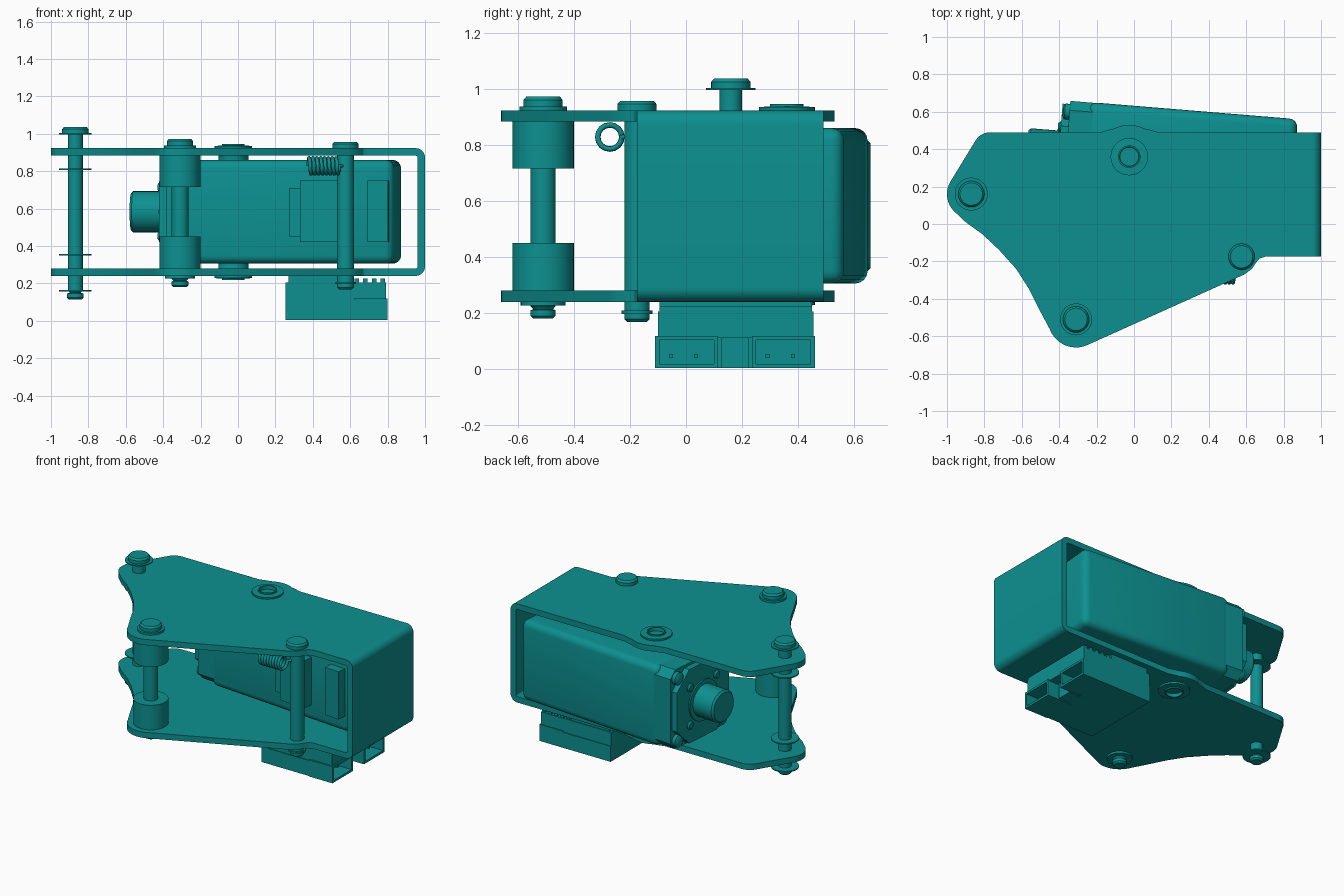
import bpy, bmesh, math
from mathutils import Matrix, Vector

if "Cube" in bpy.data.objects:
    bpy.data.objects.remove(bpy.data.objects["Cube"], do_unlink=True)

teal = bpy.data.materials.new("teal")
teal.use_nodes = True
COLOR = (0.004, 0.28, 0.28, 1)
teal.diffuse_color = COLOR
teal.node_tree.nodes["Principled BSDF"].inputs["Base Color"].default_value = COLOR


def finish(name, bm, matrix=None):
    if matrix:
        bm.transform(matrix)
    bmesh.ops.recalc_face_normals(bm, faces=bm.faces)
    me = bpy.data.meshes.new(name)
    bm.to_mesh(me)
    bm.free()
    me.materials.append(teal)
    ob = bpy.data.objects.new(name, me)
    bpy.context.collection.objects.link(ob)
    bpy.ops.object.select_all(action='DESELECT')
    ob.select_set(True)
    bpy.context.view_layer.objects.active = ob
    bpy.ops.object.shade_smooth_by_angle(angle=math.radians(32))
    return ob


def box(name, x, y, z, matrix=None, bevel=0, segments=4):
    bm = bmesh.new()
    bmesh.ops.create_cube(bm, size=1)
    for v in bm.verts:
        v.co = [r[0] + (c + 0.5) * (r[1] - r[0]) for c, r in zip(v.co, (x, y, z))]
    if bevel:
        bmesh.ops.bevel(bm, geom=bm.edges[:], offset=bevel, segments=segments,
                        profile=0.5, affect='EDGES')
    return finish(name, bm, matrix)


def prism(name, points, depth, matrix):
    """Extrude a flat outline along local z."""
    bm = bmesh.new()
    face = bm.faces.new([bm.verts.new((p[0], p[1], 0)) for p in points])
    ext = bmesh.ops.extrude_face_region(bm, geom=[face])
    bmesh.ops.translate(bm, vec=(0, 0, depth),
                        verts=[g for g in ext['geom'] if isinstance(g, bmesh.types.BMVert)])
    return finish(name, bm, matrix)


def lathe(name, profile, matrix, n=40):
    """Spin a (radius, height) profile about local z."""
    bm = bmesh.new()
    pts = [(0, profile[0][1])] + profile + [(0, profile[-1][1])]
    vs = [bm.verts.new((r, 0, z)) for r, z in pts]
    edges = [bm.edges.new(p) for p in zip(vs, vs[1:])]
    bmesh.ops.spin(bm, geom=vs + edges, cent=(0, 0, 0), axis=(0, 0, 1),
                   angle=2 * math.pi, steps=n)
    bmesh.ops.remove_doubles(bm, verts=bm.verts, dist=1e-5)
    return finish(name, bm, matrix)


def arc(cx, cy, r, a0, a1, n=10):
    return [(cx + r * math.cos(math.radians(a0 + (a1 - a0) * i / n)),
             cy + r * math.sin(math.radians(a0 + (a1 - a0) * i / n))) for i in range(n + 1)]


def at(x, y, z=0):
    return Matrix.Translation((x, y, z))


A, B, C, D = (-0.87, 0.16), (-0.31, -0.51), (0.575, -0.175), (-0.025, 0.36)

# U-shaped bracket: two shaped plates joined by a rounded end wall
outline = [(0.95, -0.175), (0.70, -0.175)]
outline += [(0.67, -0.185), (0.65, -0.21), (0.63, -0.24), (0.59, -0.27)]
outline += arc(*B, 0.15, -64, -160)
outline += [(-0.505, -0.46), (-0.56, -0.35), (-0.63, -0.24), (-0.72, -0.14), (-0.81, -0.055), (-0.90, 0.01)]
outline += arc(*A, 0.13, 230, 150)
outline += arc(-0.77, 0.40, 0.09, 150, 90)
outline += [(-0.18, 0.49), (-0.13, 0.505)] + arc(*D, 0.17, 118, 62) + [(0.08, 0.505), (0.13, 0.49)]
outline += [(0.95, 0.49)]
for name, z in (("bottom_plate", 0.24), ("top_plate", 0.883)):
    prism(name, outline, 0.04, at(0, 0, z))
profile = [(0.95, 0.24)] + arc(0.95, 0.29, 0.05, -90, 0, 8) + arc(0.95, 0.873, 0.05, 0, 90, 8)
profile += arc(0.95, 0.873, 0.01, 90, 0, 4) + arc(0.95, 0.29, 0.01, 0, -90, 4)
prism("bracket_end_wall", profile, 0.665, at(0, 0.49) @ Matrix.Rotation(math.pi / 2, 4, 'X'))

# Pin with loose clip rings
lathe("outer_pin", [(0.035, 0.115), (0.045, 0.125), (0.045, 0.145), (0.03, 0.15), (0.04, 0.165),
                    (0.04, 1.0), (0.07, 1.0), (0.07, 1.025), (0.06, 1.037)], at(*A))
for i, z in enumerate((0.157, 0.35, 0.805, 0.995)):
    lathe(f"outer_pin_washer_{i + 1}", [(0.088, z), (0.088, z + 0.008)], at(*A))

# Pin with two thick spacers
lathe("spacer_pin", [(0.035, 0.18), (0.045, 0.19), (0.045, 0.21), (0.035, 0.213), (0.045, 0.225),
                     (0.045, 0.935), (0.07, 0.935), (0.07, 0.96), (0.06, 0.972)], at(*B))
for name, r, z0, z1 in (("lower_spacer", 0.11, 0.28, 0.45), ("upper_spacer", 0.11, 0.715, 0.883),
                        ("spacer_top_washer", 0.085, 0.923, 0.937),
                        ("spacer_bottom_washer", 0.08, 0.227, 0.24)):
    lathe(name, [(r, z0), (r, z1)], at(*B))

# Spring pin
lathe("spring_pin", [(0.035, 0.168), (0.045, 0.178), (0.045, 0.197), (0.055, 0.197), (0.055, 0.208),
                     (0.045, 0.208), (0.045, 0.923), (0.07, 0.923), (0.07, 0.945), (0.06, 0.957)], at(*C))

# Flanged bushings on both plates
lathe("top_bushing", [(0.08, 0.855), (0.08, 0.883), (0.1, 0.923), (0.1, 0.935), (0.06, 0.937),
                      (0.06, 0.946), (0.052, 0.946), (0.05, 0.92)], at(*D))
lathe("bottom_bushing", [(0.05, 0.245), (0.052, 0.217), (0.06, 0.217), (0.06, 0.226), (0.1, 0.228),
                         (0.1, 0.24), (0.08, 0.28), (0.08, 0.31)], at(*D))

# Motor, built along local x and turned slightly
M = at(-0.34, 0.66) @ Matrix.Rotation(math.radians(-4.69), 4, 'Z')
AX = M @ at(0, -0.275, 0.583) @ Matrix.Rotation(math.pi / 2, 4, 'Y')
box("motor_body", (0.10, 1.22), (-0.55, 0), (0.305, 0.86), M, bevel=0.045)


def octagon(h, c):
    k = h - c
    return [(h, -k), (h, k), (k, h), (-k, h), (-h, k), (-h, -k), (-k, -h), (k, -h)]


prism("gearbox_housing", octagon(0.273, 0.05), 0.16, AX)
prism("gearbox_face", octagon(0.255, 0.12), 0.04, AX @ at(0, 0, -0.04))
lathe("output_collar", [(0.14, -0.05), (0.14, -0.03)], AX)
lathe("output_shaft", [(0.098, -0.21), (0.11, -0.198), (0.11, -0.03)], AX)
for sx in (-1, 1):
    for sy in (-1, 1):
        lathe("gearbox_screw", [(0.025, -0.035), (0.042, -0.025), (0.042, 0.02)],
              AX @ at(sx * 0.215, sy * 0.215), 20)
        lathe("face_screw", [(0.02, -0.055), (0.028, -0.045), (0.028, -0.03)],
              AX @ at(sx * 0.13, sy * 0.13), 16)

# Raised blocks on the motor side
for name, u0, u1, z0, z1, d in (("motor_socket", 0.725, 0.925, 0.42, 0.75, 0.07),
                                ("motor_socket_step", 0.665, 0.725, 0.45, 0.71, 0.04),
                                ("motor_terminal", 1.085, 1.195, 0.42, 0.75, 0.06)):
    box(name, (u0, u1), (-0.55 - d, -0.54), (z0, z1), M)

# Coil spring beside the spring pin
curve = bpy.data.curves.new("coil_spring", 'CURVE')
curve.dimensions = '3D'
curve.bevel_depth = 0.010
curve.bevel_resolution = 2
turns, steps = 8, 16
path = [Vector((0.375 + 0.165 * i / (turns * steps),
                -0.272 + 0.043 * math.cos(2 * math.pi * i / steps),
                0.828 + 0.043 * math.sin(2 * math.pi * i / steps)))
        for i in range(turns * steps + 1)]
path.append(Vector((0.57, -0.20, 0.828)))
spline = curve.splines.new('POLY')
spline.points.add(len(path) - 1)
for p, co in zip(spline.points, path):
    p.co = (*co, 1)
curve.materials.append(teal)
bpy.context.collection.objects.link(bpy.data.objects.new("coil_spring", curve))

# Connector block under the bracket, with two sockets opening towards +x
box("connector_upper", (0.255, 0.79), (-0.10, 0.455), (0.11, 0.205))
box("connector_rear", (0.255, 0.62), (-0.105, 0.46), (0.003, 0.11))
box("connector_mount", (0.27, 0.56), (-0.095, 0.45), (0.205, 0.24))
for side, y0, y1 in (("front", -0.11, 0.115), ("back", 0.235, 0.46)):
    box(f"{side}_socket_floor", (0.62, 0.8), (y0, y1), (0.003, 0.018))
    box(f"{side}_socket_roof", (0.62, 0.8), (y0, y1), (0.103, 0.118))
    for i, y in enumerate((y0, y1 - 0.015)):
        box(f"{side}_socket_wall_{i + 1}", (0.62, 0.8), (y, y + 0.015), (0.018, 0.103))
    for i in (0.25, 0.65):
        y = y0 + i * (y1 - y0)
        box(f"{side}_socket_contact", (0.6, 0.74), (y - 0.007, y + 0.007), (0.04, 0.054))
box("connector_clip", (0.62, 0.72), (0.125, 0.225), (0.003, 0.11))
for i in range(5):
    x = 0.575 + i * 0.047
    box(f"connector_rib_{i + 1}", (x, x + 0.024), (-0.095, 0.45), (0.2, 0.225))
